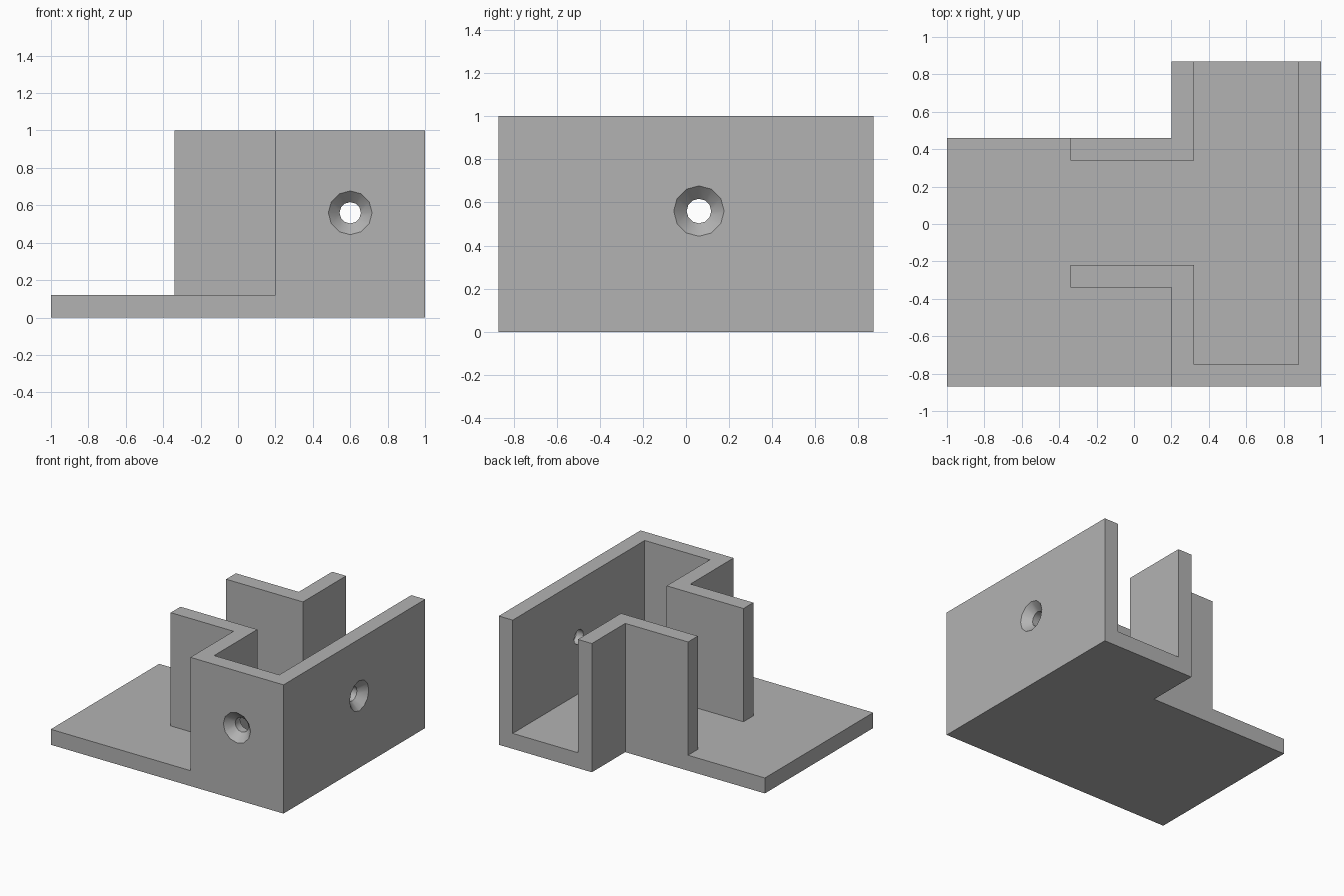
import bpy, bmesh
from math import cos, sin, pi, radians
from mathutils import Matrix

cube = bpy.data.objects.get("Cube")
if cube:
    bpy.data.objects.remove(cube, do_unlink=True)

grey = bpy.data.materials.new("plain grey")
grey.use_nodes = True
colour = (0.45, 0.45, 0.45, 1)
grey.diffuse_color = colour
grey.node_tree.nodes["Principled BSDF"].inputs["Base Color"].default_value = colour

T = 0.12            # plate thickness
W, D, H = 1.0, 0.87, 1.0
BACK = 0.46         # rear edge of the wide floor
STEP = 0.2          # outer face of the narrow bay
WING = -0.34        # free end of the guide walls


def finish(name, bm):
    bmesh.ops.recalc_face_normals(bm, faces=bm.faces)
    mesh = bpy.data.meshes.new(name)
    bm.to_mesh(mesh)
    bm.free()
    mesh.materials.append(grey)
    ob = bpy.data.objects.new(name, mesh)
    bpy.context.collection.objects.link(ob)
    return ob


def extrude(name, outline, height):
    """Solid prism standing on the ground."""
    bm = bmesh.new()
    face = bm.faces.new([bm.verts.new((x, y, 0)) for x, y in outline])
    top = bmesh.ops.extrude_face_region(bm, geom=[face])["geom"]
    verts = [v for v in top if isinstance(v, bmesh.types.BMVert)]
    bmesh.ops.translate(bm, verts=verts, vec=(0, 0, height))
    return finish(name, bm)


def countersink(name, matrix, sides=12):
    """Lathed cutter: cone narrowing along +z, then a straight bore."""
    bm = bmesh.new()
    rings = []
    for r, z in ((0.127, -0.01), (0.057, 0.06), (0.057, 0.2)):
        rings.append([bm.verts.new((r * cos(2 * pi * i / sides),
                                    r * sin(2 * pi * i / sides), z))
                      for i in range(sides)])
    for a, b in zip(rings, rings[1:]):
        for i in range(sides):
            j = (i + 1) % sides
            bm.faces.new((a[i], a[j], b[j], b[i]))
    bm.faces.new(rings[0])
    bm.faces.new(rings[-1])
    bm.transform(matrix)
    ob = finish(name, bm)
    ob.hide_render = True
    return ob


def combine(target, other, operation):
    mod = target.modifiers.new(operation.title(), "BOOLEAN")
    mod.operation, mod.solver, mod.object = operation, "EXACT", other
    bpy.ops.object.select_all(action="DESELECT")
    bpy.context.view_layer.objects.active = target
    target.select_set(True)
    bpy.ops.object.modifier_apply(modifier=mod.name)
    bpy.data.objects.remove(other, do_unlink=True)


# Floor plate with a cut-out rear corner
bracket = extrude("bracket", [(-W, -D), (W, -D), (W, D), (STEP, D),
                              (STEP, BACK), (-W, BACK)], T)

# Side wall, front wall and stepped front guide
front = BACK - 0.8
side_walls = extrude("side_and_front_walls", [
    (W, D), (W - T, D), (W - T, -D + T), (STEP + T, -D + T),
    (STEP + T, front + T), (WING, front + T), (WING, front),
    (STEP, front), (STEP, -D), (W, -D)], H)

# Stepped rear guide
rear_guide = extrude("rear_guide", [
    (STEP, D), (STEP + T, D), (STEP + T, BACK - T),
    (WING, BACK - T), (WING, BACK), (STEP, BACK)], H)

for wall in (side_walls, rear_guide):
    combine(bracket, wall, "UNION")

# Countersunk screw holes in the front and side walls
front_hole = Matrix.Translation((0.6, -D, 0.56)) @ Matrix.Rotation(-pi / 2, 4, "X")
side_hole = Matrix.Translation((W, 0.06, 0.56)) @ Matrix.Rotation(-pi / 2, 4, "Y")
for name, matrix in (("front_hole", front_hole), ("side_hole", side_hole)):
    combine(bracket, countersink(name, matrix), "DIFFERENCE")

bpy.ops.object.shade_smooth_by_angle(angle=radians(32))
